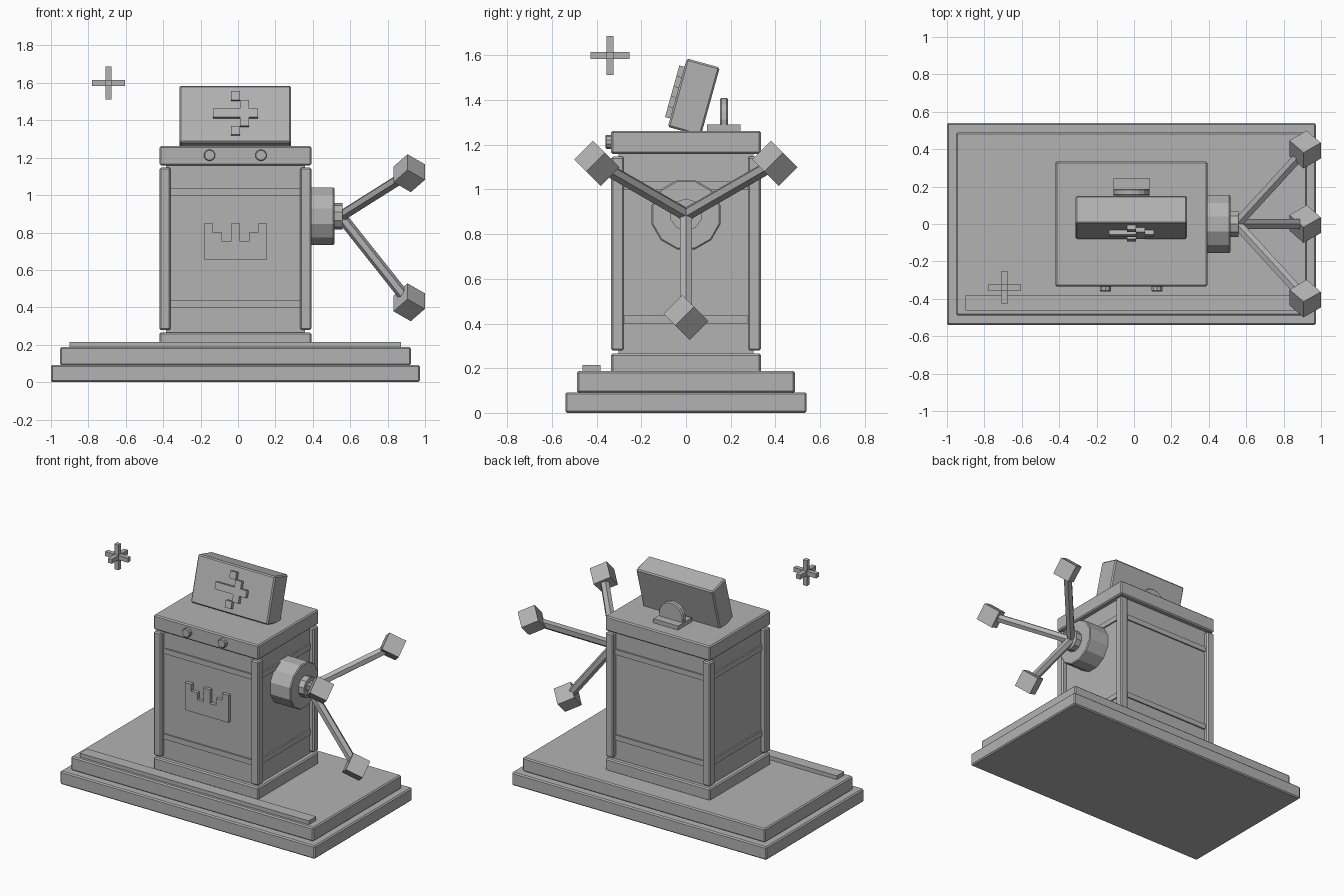
import bpy, bmesh, math
from mathutils import Matrix, Vector

if "Cube" in bpy.data.objects:
    bpy.data.objects.remove(bpy.data.objects["Cube"])

CX = -0.014  # centre line of the cabinet
grey = bpy.data.materials.new("plain_grey")
grey.diffuse_color = (0.45, 0.45, 0.45, 1)
grey.use_nodes = True
grey.node_tree.nodes["Principled BSDF"].inputs["Base Color"].default_value = grey.diffuse_color


def finish(name, bm, bevel=0.0, matrix=None):
    if matrix is not None:
        bm.transform(matrix)
    bmesh.ops.recalc_face_normals(bm, faces=bm.faces)
    me = bpy.data.meshes.new(name)
    bm.to_mesh(me)
    bm.free()
    me.materials.append(grey)
    ob = bpy.data.objects.new(name, me)
    bpy.context.collection.objects.link(ob)
    if bevel:
        m = ob.modifiers.new("edge_bevel", 'BEVEL')
        m.width, m.segments = bevel, 1
        m.limit_method, m.angle_limit = 'ANGLE', math.radians(40)
    return ob


def box(name, x, y, z, bevel=0.0, matrix=None):
    """Box from (min, max) pairs."""
    bm = bmesh.new()
    size = [b - a for a, b in (x, y, z)]
    mid = Vector([(a + b) / 2 for a, b in (x, y, z)])
    bmesh.ops.create_cube(bm, size=1, matrix=Matrix.Translation(mid) @ Matrix.Diagonal((*size, 1)))
    return finish(name, bm, bevel, matrix)


def rod(name, a, b, r, sides, bevel=0.0, turn=0.0):
    """Cylinder running from a to b."""
    a, b = Vector(a), Vector(b)
    d = b - a
    bm = bmesh.new()
    bmesh.ops.create_cone(bm, cap_ends=True, segments=sides, radius1=r, radius2=r, depth=d.length)
    rot = d.to_track_quat('Z', 'Y').to_matrix().to_4x4()
    return finish(name, bm, bevel, Matrix.Translation((a + b) / 2) @ rot @ Matrix.Rotation(turn, 4, 'Z'))


def plate(name, outlines, depth, matrix):
    """Extrude outlines given in the x-z plane towards -y."""
    bm = bmesh.new()
    for pts in outlines:
        f = bm.faces.new([bm.verts.new((x, 0, z)) for x, z in pts])
        new = bmesh.ops.extrude_face_region(bm, geom=[f])["geom"]
        bmesh.ops.translate(bm, vec=(0, -depth, 0), verts=[v for v in new if isinstance(v, bmesh.types.BMVert)])
    return finish(name, bm, 0, matrix)


def centred(name, hx, hy, z, bevel=0.008):
    return box(name, (CX - hx, CX + hx), (-hy, hy), z, bevel)


# stepped base and front strip
centred("base_lower", 0.986, 0.54, (0, 0.092))
centred("base_upper", 0.938, 0.488, (0.09, 0.187))
box("base_front_strip", (-0.9, 0.872), (-0.463, -0.382), (0.18, 0.214))

# cabinet: plinth, body, bands, corner posts, cap
centred("plinth", 0.406, 0.335, (0.18, 0.266))
centred("body", 0.372, 0.302, (0.26, 1.165), 0)
for name, z in (("lower_band", (0.40, 0.437)), ("upper_band", (0.998, 1.035))):
    centred(name, 0.382, 0.312, z, 0)
for sx in (-1, 1):
    for sy in (-1, 1):
        x = sorted((CX + sx * 0.346, CX + sx * 0.406))
        y = sorted((sy * 0.277, sy * 0.335))
        box("corner_post", x, y, (0.279, 1.147), 0.008)
centred("cap", 0.406, 0.335, (1.159, 1.262))
for x in (-0.152, 0.123):
    rod("cap_knob", (x, -0.32, 1.213), (x, -0.36, 1.213), 0.031, 10, 0.004)

# crown-shaped front panel emblem, stepped in square cells
C = 0.048
outline = [(3.5 * C, 0), (-3.5 * C, 0)]
for i, h in enumerate((4, 3, 2, 4, 2, 3, 4)):
    outline += [((i - 3.5) * C, h * C), ((i - 2.5) * C, h * C)]
plate("front_emblem", [outline], 0.026, Matrix.Translation((CX, -0.3, 0.656)))

# tilted head with stepped arrow
head = Matrix.Translation((CX, 0.035, 1.413)) @ Matrix.Rotation(math.radians(-15.5), 4, 'X')
box("head", (-0.298, 0.298), (-0.0765, 0.0765), (-0.159, 0.159), 0.008, head)


def rect(x0, x1, z0, z1):
    return [(x * C, z * C) for x, z in ((x0, z0), (x1, z0), (x1, z1), (x0, z1))]


arrow = [(-2.5, -.5), (.5, -.5), (.5, -1.5), (1.5, -1.5), (1.5, -.5), (2.5, -.5),
         (2.5, .5), (1.5, .5), (1.5, 1.5), (.5, 1.5), (.5, .5), (-2.5, .5)]
plate("head_arrow", [[(x * C, z * C) for x, z in arrow], rect(-.5, .5, 1.5, 2.5), rect(-.5, .5, -2.5, -1.5)],
      0.027, head @ Matrix.Translation((0, -0.0735, 0)))

# round dial and its foot behind the head
box("rear_foot", (CX - 0.096, CX + 0.096), (0.093, 0.245), (1.255, 1.29))
rod("rear_dial", (CX, 0.152, 1.314), (CX, 0.188, 1.314), 0.096, 16, 0.007)

# side drum, hub and three-spoke turning handle
HZ = 0.887
rod("side_drum", (0.35, 0, HZ), (0.515, 0, HZ), 0.16, 12, 0.006, math.radians(15))
rod("drum_hub", (0.51, 0, HZ), (0.558, 0, HZ), 0.072, 10)
tilt = Matrix.Rotation(math.radians(45), 4, 'X') @ Matrix.Rotation(math.radians(39), 4, 'Y')
for deg in (30, 150, 270):
    a = math.radians(deg)
    end = Vector((0.915, 0.46 * math.cos(a), HZ + 0.46 * math.sin(a)))
    rod("handle_spoke", (0.55, 0, HZ), end, 0.03, 6)
    h = 0.0595
    box("handle_grip", (-h, h), (-h, h), (-h, h), 0, Matrix.Translation(end) @ tilt)

# floating three-axis spark
spark = Vector((-0.692, -0.34, 1.6))
for axis in range(3):
    spans = [(c - (0.088 if i == axis else 0.0155), c + (0.088 if i == axis else 0.0155))
             for i, c in enumerate(spark)]
    box("spark_bar", *spans)
